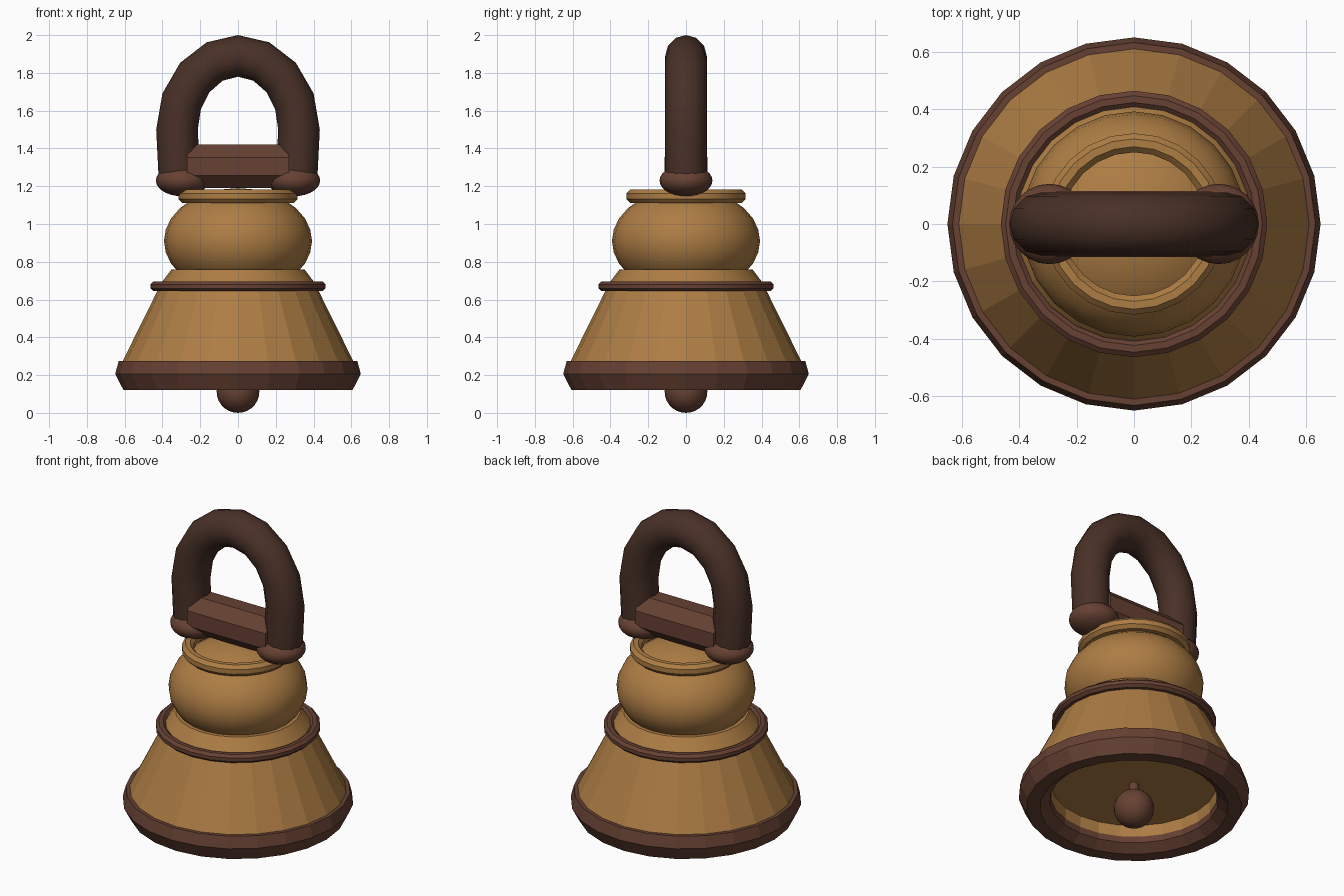
import bpy, bmesh
from math import sin, cos, pi, radians
from mathutils import Matrix

if "Cube" in bpy.data.objects:
    bpy.data.objects.remove(bpy.data.objects["Cube"], do_unlink=True)


def material(name, rgb):
    m = bpy.data.materials.new(name)
    m.use_nodes = True
    col = (*rgb, 1)
    m.diffuse_color = col
    bsdf = m.node_tree.nodes["Principled BSDF"]
    bsdf.inputs["Base Color"].default_value = col
    bsdf.inputs["Roughness"].default_value = 0.7
    return m


GOLD = material("aged gold", (0.42, 0.205, 0.058))
BROWN = material("reddish brown", (0.135, 0.053, 0.033))
DARK = material("dark brown", (0.066, 0.03, 0.02))


def finish(name, bm, mat, angle):
    """Turn a bmesh into an object, smooth below the given angle."""
    bmesh.ops.recalc_face_normals(bm, faces=bm.faces[:])
    mesh = bpy.data.meshes.new(name)
    bm.to_mesh(mesh)
    bm.free()
    mesh.materials.append(mat)
    ob = bpy.data.objects.new(name, mesh)
    bpy.context.collection.objects.link(ob)
    if angle:
        bpy.ops.object.select_all(action="DESELECT")
        ob.select_set(True)
        bpy.context.view_layer.objects.active = ob
        bpy.ops.object.shade_smooth_by_angle(angle=radians(angle))
    return ob


def lathe(name, profile, mat, closed=False, angle=0, sides=24):
    """Revolve (radius, height) points about the z axis."""
    bm = bmesh.new()
    verts = [bm.verts.new((r, 0, z)) for r, z in profile]
    edges = [bm.edges.new(p) for p in zip(verts, verts[1:])]
    if closed:
        edges.append(bm.edges.new((verts[-1], verts[0])))
    bmesh.ops.spin(bm, geom=verts + edges, cent=(0, 0, 0), axis=(0, 0, 1),
                   angle=2 * pi, steps=sides)
    bmesh.ops.remove_doubles(bm, verts=bm.verts[:], dist=1e-4)
    return finish(name, bm, mat, angle)


def ring(name, major, minor_r, minor_z, z, mat, n=8):
    turns = [2 * pi * (i + 0.5) / n for i in range(n)]
    k = 1 / cos(pi / n)
    profile = [(major + k * minor_r * cos(a), z + k * minor_z * sin(a)) for a in turns]
    return lathe(name, profile, mat, closed=True, angle=35)


def ball(name, centre, scale, mat):
    bm = bmesh.new()
    bmesh.ops.create_uvsphere(bm, u_segments=24, v_segments=14, radius=1,
                              matrix=Matrix.LocRotScale(centre, None, scale))
    return finish(name, bm, mat, 60)


# Bell skirt with a shallow recess underneath
lathe("bell_skirt", [(0, 0.27), (0.465, 0.27), (0.475, 0.17), (0.58, 0.17),
                     (0.615, 0.265), (0.405, 0.69)], GOLD)
lathe("shoulder", [(0.405, 0.69), (0.352, 0.76), (0, 0.76)], GOLD, angle=30)

# Heavy rim and neck band
lathe("rim", [(0.60, 0.275), (0.632, 0.275), (0.65, 0.205), (0.607, 0.122),
              (0.53, 0.122), (0.475, 0.165), (0.468, 0.2), (0.55, 0.24)],
      BROWN, closed=True)
ring("neck_band", 0.435, 0.029, 0.026, 0.67, BROWN)

# Rounded upper body and the collar on top
ball("upper_body", (0, 0, 0.91), (0.392, 0.392, 0.28), GOLD)
ring("collar", 0.283, 0.033, 0.035, 1.147, GOLD)

# Clapper
ball("clapper", (0, 0, 0.113), (0.113, 0.113, 0.113), BROWN)
lathe("clapper_rod", [(0.028, 0.15), (0.028, 0.28)], BROWN, angle=40, sides=12)

# Octagonal crossbar between the handle feet
bm = bmesh.new()
turn = Matrix.Rotation(pi / 2, 4, "Y") @ Matrix.Rotation(pi / 8, 4, "Z")
bmesh.ops.create_cone(bm, cap_ends=True, segments=8, radius1=0.1245, radius2=0.1245,
                      depth=0.54, matrix=turn)
bmesh.ops.translate(bm, verts=bm.verts[:], vec=(0, 0, 1.305))
finish("crossbar", bm, BROWN, 0)

# Arched handle: a round tube swept over a half ellipse with straight legs
SIDES, STEPS, TUBE = 12, 8, 0.11
path = [(0.31, 1.24, 0)]
for i in range(STEPS + 1):
    a = pi * i / STEPS
    path.append((0.323 * cos(a), 1.5 + 0.39 * sin(a), a))
path.append((-0.31, 1.24, pi))
bm = bmesh.new()
loops = []
for x, z, a in path:
    loops.append([bm.verts.new((x + TUBE * cos(t) * cos(a), TUBE * sin(t),
                                z + TUBE * cos(t) * sin(a)))
                  for t in (2 * pi * k / SIDES for k in range(SIDES))])
for low, high in zip(loops, loops[1:]):
    for k in range(SIDES):
        n = (k + 1) % SIDES
        bm.faces.new((low[k], low[n], high[n], high[k]))
bm.faces.new(loops[0])
bm.faces.new(loops[-1])
finish("handle", bm, DARK, 50)

# Flattened knobs at the handle feet
for side, x in (("left", 0.295), ("right", -0.295)):
    ball(side + "_handle_knob", (x, 0, 1.23), (0.14, 0.14, 0.083), BROWN)
